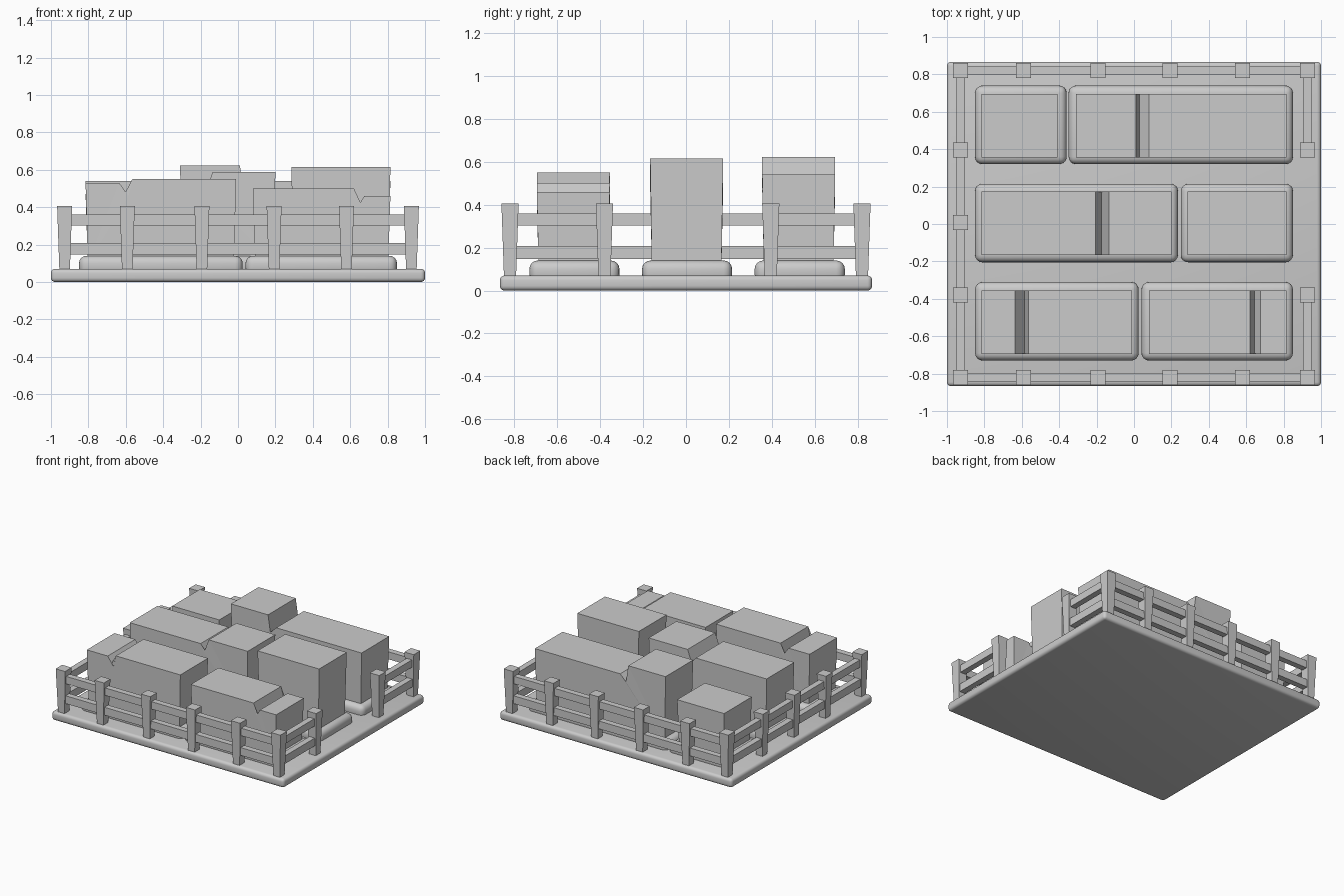
import bpy, bmesh

if "Cube" in bpy.data.objects:
    bpy.data.objects.remove(bpy.data.objects["Cube"])


def finish(name, bm, smooth=False):
    bmesh.ops.recalc_face_normals(bm, faces=bm.faces)
    mesh = bpy.data.meshes.new(name)
    bm.to_mesh(mesh)
    bm.free()
    ob = bpy.data.objects.new(name, mesh)
    bpy.context.collection.objects.link(ob)
    if smooth:
        for p in mesh.polygons:
            p.use_smooth = True
    return ob


def box(name, x0, x1, y0, y1, z0, z1, taper=1.0, bevel=0.0):
    """Box whose bottom is scaled by taper, with optional rounded edges."""
    bm = bmesh.new()
    bmesh.ops.create_cube(bm, size=1)
    for v in bm.verts:
        s = taper if v.co.z < 0 else 1.0
        v.co = ((x0 + x1) / 2 + v.co.x * s * (x1 - x0),
                (y0 + y1) / 2 + v.co.y * s * (y1 - y0),
                z0 if v.co.z < 0 else z1)
    if bevel:
        bmesh.ops.bevel(bm, geom=bm.edges[:], offset=bevel, segments=4,
                        profile=0.5, affect='EDGES')
    return finish(name, bm, bevel > 0)


def crop(name, yc, top, half=0.17):
    """Notched block: top profile in xz extruded along y, slightly narrower below."""
    bottom = [(top[-1][0] - 0.012, 0.10), (top[0][0] + 0.012, 0.10)]
    prof = top + bottom
    bm = bmesh.new()
    rings = []
    for side in (-1, 1):
        rings.append([bm.verts.new((x, yc + side * (half - (0.008 if z == 0.10 else 0)), z))
                      for x, z in prof])
    bm.faces.new(rings[0])
    bm.faces.new(rings[1][::-1])
    n = len(prof)
    for i in range(n):
        j = (i + 1) % n
        bm.faces.new((rings[0][i], rings[0][j], rings[1][j], rings[1][i]))
    bmesh.ops.triangulate(bm, faces=[f for f in bm.faces if len(f.verts) > 4])
    return finish(name, bm)


# Ground slab
box("base_slab", -1, 1, -0.867, 0.867, 0, 0.07, bevel=0.022)

# Rounded soil beds: row centre, x range
beds = [(0.53, -0.85, -0.36), (0.53, -0.35, 0.85),
        (0.005, -0.85, 0.235), (0.005, 0.25, 0.85),
        (-0.52, -0.85, 0.025), (-0.52, 0.04, 0.85)]
for i, (yc, x0, x1) in enumerate(beds):
    box(f"soil_bed_{i + 1}", x0, x1, yc - 0.21, yc + 0.21, 0.035, 0.14, bevel=0.04)

# Blocky crops on the beds
crop("crop_back_left", 0.525, [(-0.815, 0.47), (-0.41, 0.47)])
crop("crop_back_long", 0.525, [(-0.31, 0.622), (0.01, 0.622), (0.03, 0.49),
                               (0.08, 0.54), (0.815, 0.54)])
crop("crop_middle_long", 0.003, [(-0.815, 0.54), (-0.205, 0.54), (-0.175, 0.48),
                                 (-0.135, 0.588), (0.2, 0.588)])
crop("crop_middle_right", 0.003, [(0.285, 0.615), (0.815, 0.615)])
crop("crop_front_left", -0.525, [(-0.815, 0.53), (-0.635, 0.53), (-0.585, 0.46),
                                 (-0.565, 0.55), (-0.01, 0.55)])
crop("crop_front_right", -0.525, [(0.08, 0.5), (0.62, 0.5), (0.645, 0.41),
                                  (0.675, 0.46), (0.815, 0.46)])

# Fence posts, tapered towards the ground
EX, EY = 0.927, 0.82
posts = [(x, s * EY) for s in (-1, 1) for x in (-EX, -0.592, -0.193, 0.193, 0.58, EX)]
posts += [(-EX, 0.395), (-EX, 0.008), (-EX, -0.38), (EX, 0.395), (EX, -0.38)]
for i, (x, y) in enumerate(posts):
    box(f"fence_post_{i + 1}", x - 0.04, x + 0.04, y - 0.04, y + 0.04, 0.06, 0.405, taper=0.7)

# Fence rails, two heights, with an opening on the right side
t = 0.023
for level, z0, z1 in (("lower", 0.147, 0.208), ("upper", 0.302, 0.36)):
    for side, y in (("front", -EY), ("back", EY)):
        box(f"{side}_{level}_rail", -EX, EX, y - t, y + t, z0, z1)
    box(f"left_{level}_rail", -EX - t, -EX + t, -EY, EY, z0, z1)
    box(f"right_front_{level}_rail", EX - t, EX + t, -EY, -0.38, z0, z1)
    box(f"right_back_{level}_rail", EX - t, EX + t, 0.395, EY, z0, z1)
